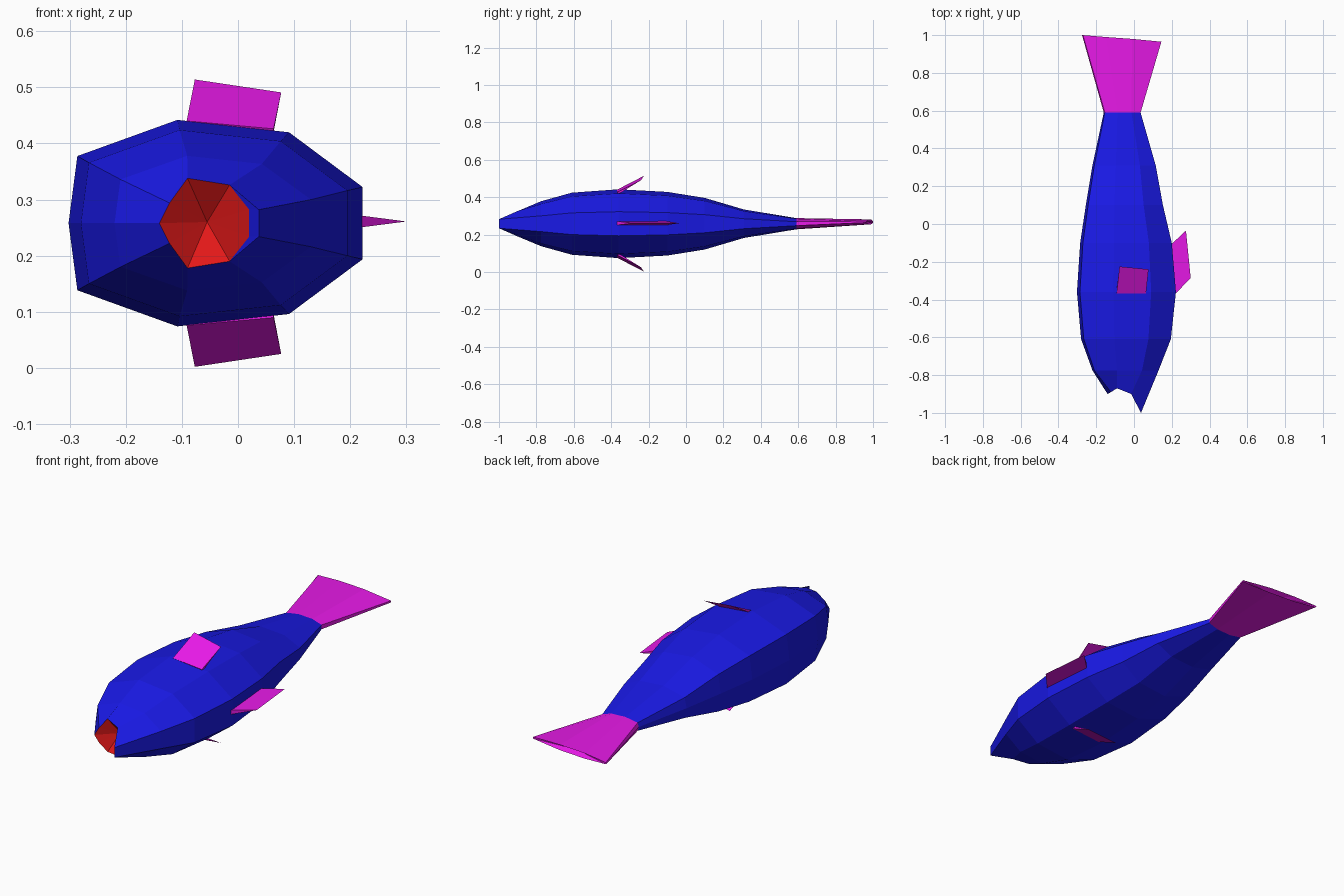
import bpy
from mathutils import Vector

if "Cube" in bpy.data.objects:
    bpy.data.objects.remove(bpy.data.objects["Cube"])

ZC = 0.258  # height of the body's mid plane


def material(name, rgb):
    m = bpy.data.materials.new(name)
    m.diffuse_color = (*rgb, 1)
    m.use_nodes = True
    m.node_tree.nodes["Principled BSDF"].inputs["Base Color"].default_value = m.diffuse_color
    return m


BLUE = material("blue", (0.01, 0.01, 0.8))
RED = material("red", (0.8, 0.01, 0.01))
PINK = material("magenta", (0.8, 0.01, 0.8))


def make(name, verts, faces, mat):
    me = bpy.data.meshes.new(name)
    me.from_pydata([tuple(v) for v in verts], [], faces)
    me.materials.append(mat)
    ob = bpy.data.objects.new(name, me)
    bpy.context.collection.objects.link(ob)
    return ob


def ring(half):
    """Full 9-point ring from 5 points (x, y, half thickness, optional z shift)."""
    up = [(p[0], p[1], ZC + p[2]) for p in half]
    low = [(p[0], p[1], ZC - p[2]) for p in half[:0:-1]]
    return up + low


def bridge(rings, offset=0):
    n = len(rings[0])
    return [(r * n + i, r * n + (i + 1) % n, (r + 1) * n + (i + 1) % n, (r + 1) * n + i)
            for r in range(len(rings) - 1) for i in range(n)]


# nine-sided cross-section (upper half, unit size)
SECTION = [(-1, 0), (-0.94, 0.65), (-0.26, 1), (0.5, 0.88), (1, 0.35)]


def section(y, x0, x1, h):
    cx, hx = (x0 + x1) / 2, (x1 - x0) / 2
    return ring([(cx + u * hx, y, w * h) for u, w in SECTION])


# body: slanted lip ring followed by stations y, x min, x max, half thickness
lip = ring([(-0.14, -0.90, 0), (-0.122, -0.89, 0.036), (-0.09, -0.87, 0.08),
            (-0.015, -0.90, 0.068), (0.037, -1.0, 0.024)])
stations = [(-0.775, -0.22, 0.13, 0.12), (-0.61, -0.28, 0.195, 0.166),
            (-0.36, -0.302, 0.222, 0.184), (-0.10, -0.285, 0.20, 0.17),
            (0.10, -0.255, 0.153, 0.138), (0.31, -0.22, 0.115, 0.076),
            (0.59, -0.16, 0.035, 0.03)]
body = [lip] + [section(*s) for s in stations]
make("body", [v for r in body for v in r], bridge(body), BLUE)

# mouth: blue inner lip, then a red hollow cone
inner = [(min(x, 0.02), max(y, -0.965), z) for x, y, z in lip]
make("inner_lip", lip + inner, [f[::-1] for f in bridge([lip, inner])], BLUE)
make("mouth", inner + [(-0.055, -0.82, ZC + 0.002)],
     [((i + 1) % 9, i, 9) for i in range(9)], RED)

# tail fin: flares out of the last body ring, notched at the end
end = ring([(-0.275, 1.0, 0), (-0.27, 1.0, 0.004), (-0.15, 0.99, 0.013),
            (-0.01, 0.98, 0.013), (0.145, 0.965, 0.004)])
end = [(x, y, z + 0.01) for x, y, z in end]
make("tail_fin", body[-1] + end + [(-0.085, 0.955, ZC + 0.01)],
     bridge([body[-1], end]) + [(9 + i, 9 + (i + 1) % 9, 18) for i in range(9)], PINK)


def wedge_fin(name, base, tip, thick):
    """Fin that is thick at its base edge and sharp at its outer edge."""
    a, b = Vector(base[0]), Vector(base[1])
    c, d = Vector(tip[0]), Vector(tip[1])
    n = (b - a).cross(d - a).normalized() * thick
    make(name, [a + n, b + n, a - n, b - n, c, d],
         [(0, 1, 5, 4), (2, 4, 5, 3), (0, 4, 2), (1, 3, 5), (0, 2, 3, 1)], PINK)


# fin on the narrow edge
wedge_fin("edge_fin", [(0.215, -0.375, ZC + 0.003), (0.195, -0.11, ZC + 0.003)],
          [(0.30, -0.285, ZC + 0.003), (0.275, -0.035, ZC + 0.003)], 0.011)

# pair of side fins, mirrored across the mid plane
for name, s in (("upper_side_fin", 1), ("lower_side_fin", -1)):
    wedge_fin(name, [(-0.092, -0.365, ZC + s * 0.177), (0.063, -0.365, ZC + s * 0.163)],
              [(-0.077, -0.225, ZC + s * 0.256), (0.077, -0.24, ZC + s * 0.233)], 0.006)
